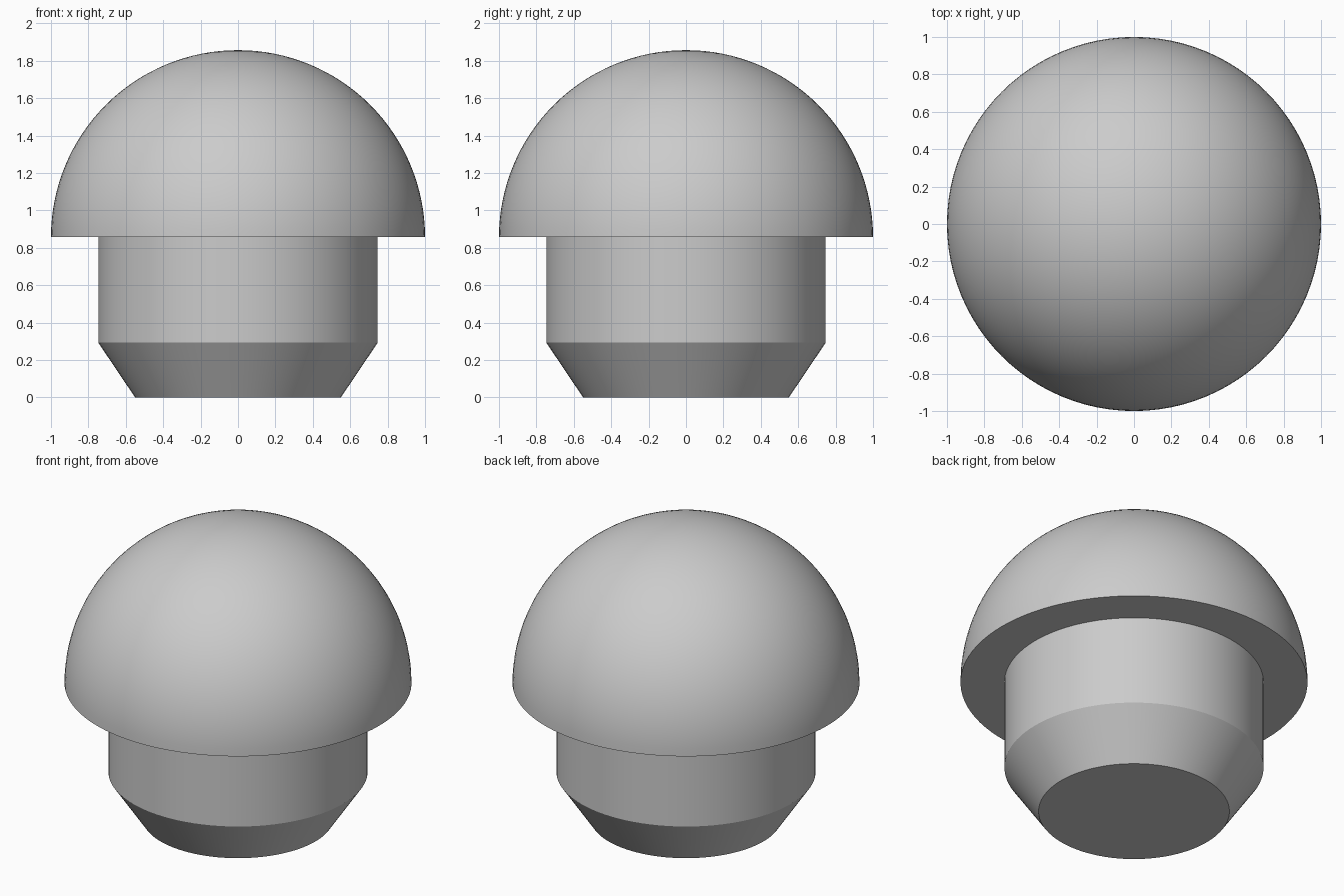
import bpy, bmesh
from math import sin, cos, pi, radians

if "Cube" in bpy.data.objects:
    bpy.data.objects.remove(bpy.data.objects["Cube"])

SEGMENTS = 96
RIM_Z = 0.857

grey = bpy.data.materials.new("light_grey")
grey.use_nodes = True
colour = (0.6, 0.6, 0.6, 1)
grey.diffuse_color = colour
grey.node_tree.nodes["Principled BSDF"].inputs["Base Color"].default_value = colour


def lathe(name, profile):
    """Revolve a (radius, z) profile around the z axis."""
    bm = bmesh.new()
    verts = [bm.verts.new((r, 0, z)) for r, z in profile]
    edges = [bm.edges.new(pair) for pair in zip(verts, verts[1:])]
    bmesh.ops.spin(bm, geom=verts + edges, cent=(0, 0, 0), axis=(0, 0, 1),
                   angle=2 * pi, steps=SEGMENTS, use_merge=True)
    bmesh.ops.remove_doubles(bm, verts=bm.verts, dist=1e-5)
    bmesh.ops.recalc_face_normals(bm, faces=bm.faces)
    mesh = bpy.data.meshes.new(name)
    bm.to_mesh(mesh)
    bm.free()
    mesh.materials.append(grey)
    obj = bpy.data.objects.new(name, mesh)
    bpy.context.collection.objects.link(obj)
    bpy.ops.object.select_all(action='DESELECT')
    obj.select_set(True)
    bpy.context.view_layer.objects.active = obj
    bpy.ops.object.shade_smooth_by_angle(angle=radians(25))
    return obj


# Stem: tapered foot below a straight cylinder, ending just inside the cap
lathe("stem", [(0, 0), (0.55, 0), (0.747, 0.293), (0.747, RIM_Z + 0.02), (0, RIM_Z + 0.02)])

# Cap: hemisphere with a flat underside
arc = [(cos(i * pi / 64), RIM_Z + sin(i * pi / 64)) for i in range(32)]
lathe("cap", [(0, RIM_Z)] + arc + [(0, RIM_Z + 1)])
